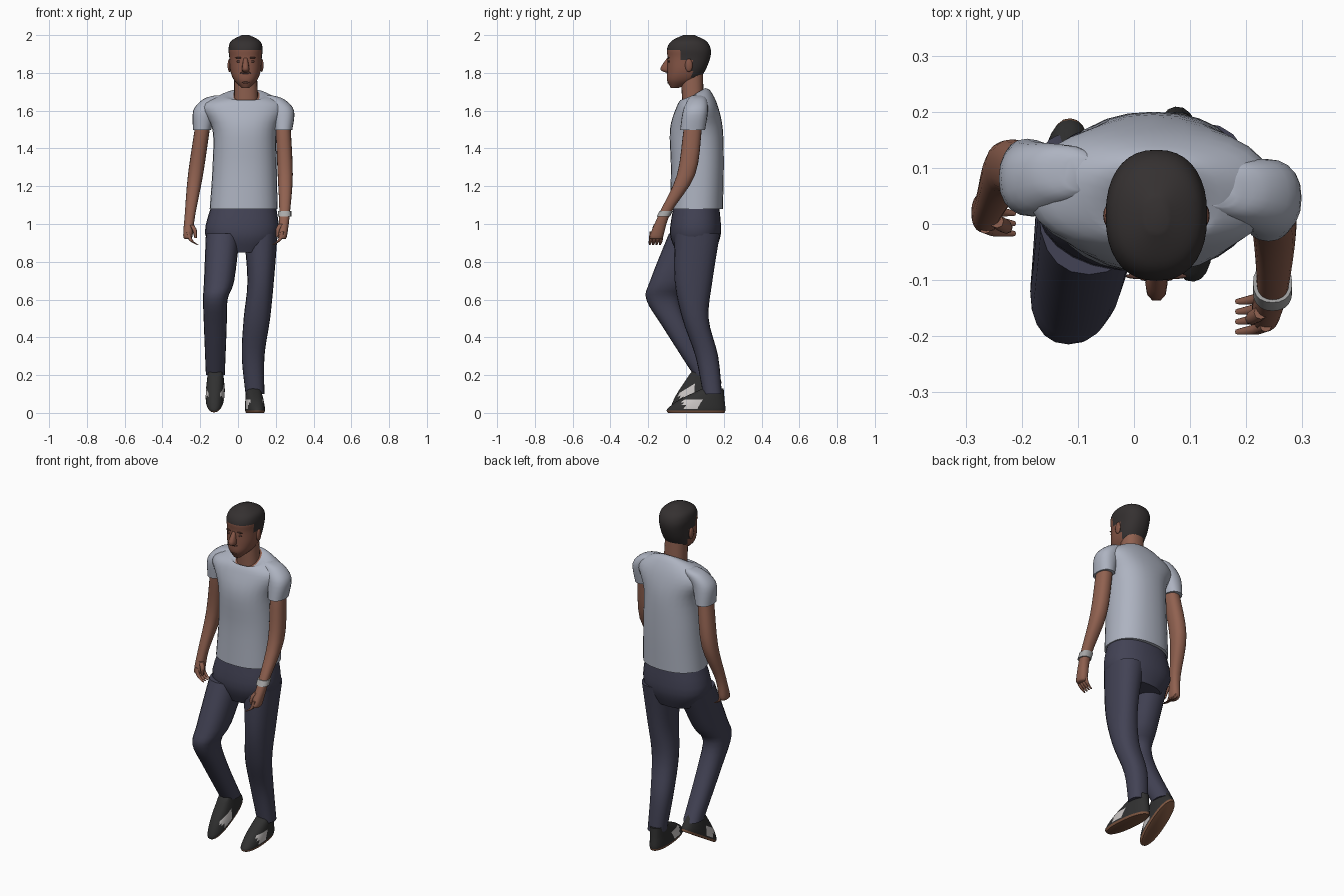
import bpy, bmesh, math
from mathutils import Matrix, Vector

if "Cube" in bpy.data.objects:
    bpy.data.objects.remove(bpy.data.objects["Cube"], do_unlink=True)


def material(name, *rgb):
    m = bpy.data.materials.new(name)
    m.use_nodes = True
    m.diffuse_color = (*rgb, 1)
    m.node_tree.nodes["Principled BSDF"].inputs["Base Color"].default_value = (*rgb, 1)
    return m


shirt = material("pale grey shirt", .42, .45, .53)
denim = material("dark blue denim", .055, .055, .09)
skin = material("arm skin", .28, .12, .08)
face_skin = material("face skin", .23, .09, .06)
hair = material("dark hair", .035, .03, .03)
beard = material("facial hair", .09, .04, .03)
shoe_fabric = material("shoe fabric", .03, .03, .03)
sole = material("brown sole", .2, .09, .05)
trim = material("white trim", .6, .57, .56)
metal = material("bracelet grey", .4, .4, .4)


def finish(name, bm, materials, rule=None, matrix=None):
    """Colour the faces by rule, place the part and shade it smooth."""
    bmesh.ops.recalc_face_normals(bm, faces=bm.faces)
    if rule:
        for face in bm.faces:
            face.material_index = rule(face, face.calc_center_median())
    if matrix:
        bm.transform(matrix)
    mesh = bpy.data.meshes.new(name)
    bm.to_mesh(mesh)
    bm.free()
    part = bpy.data.objects.new(name, mesh)
    bpy.context.collection.objects.link(part)
    for m in materials:
        mesh.materials.append(m)
    bpy.ops.object.select_all(action='DESELECT')
    part.select_set(True)
    bpy.context.view_layer.objects.active = part
    bpy.ops.object.shade_smooth_by_angle(angle=math.radians(50))


def full_row(x, y, z, width, depth=None, tilt=0):
    return Vector((x, y, z, width, depth or width, tilt))


def smooth_path(rows, steps):
    """Pass a smooth curve through every value of the rows."""
    path = []
    for i in range(len(rows) - 1):
        before, start, end = rows[max(i - 1, 0)], rows[i], rows[i + 1]
        after = rows[min(i + 2, len(rows) - 1)]
        slope_in, slope_out = (end - before) / 2, (after - start) / 2
        for step in range(steps):
            t = step / steps
            ease = t * t * (3 - 2 * t)
            path.append(start.lerp(end, ease) + slope_in * (t * (1 - t) ** 2)
                        - slope_out * (t * t * (1 - t)))
    return path + [rows[-1]]


def loft(name, materials, rows, rule=None, matrix=None, sides=20, steps=4, power=2.3):
    """Skin rounded sections given as centre, half width, half depth and tilt."""
    bm = bmesh.new()
    rings = []
    for x, y, z, width, depth, tilt in smooth_path([full_row(*r) for r in rows], steps):
        ring = []
        for k in range(sides):
            angle = math.tau * k / sides
            c, s = math.cos(angle), math.sin(angle)
            u = math.copysign(abs(c) ** (2 / power), c) * width
            v = math.copysign(abs(s) ** (2 / power), s) * depth
            ring.append(bm.verts.new((x + u, y + v, z + tilt * v)))
        rings.append(ring)
    for low, high in zip(rings, rings[1:]):
        for k in range(sides):
            bm.faces.new((low[k - 1], low[k], high[k], high[k - 1]))
    bm.faces.new(rings[0])
    bm.faces.new(rings[-1])
    finish(name, bm, materials, rule, matrix)


def blob(name, mat, centre, size):
    bm = bmesh.new()
    bmesh.ops.create_uvsphere(bm, u_segments=12, v_segments=8, radius=1)
    place = Matrix.Translation(centre) @ Matrix.Diagonal((*size, 1))
    finish(name, bm, [mat], matrix=place)


# Shirt body, whose sloping neckline opens onto skin
def neckline_rule(face, centre):
    return int(len(face.verts) > 4 and centre.z > 1.5)


loft("shirt_body", [shirt, skin], [
    (.03, .055, 1.08, .18, .14), (.035, .06, 1.3, .17, .14), (.035, .055, 1.5, .17, .14),
    (.03, .06, 1.62, .22, .11), (.04, .05, 1.68, .13, .08, .3),
    (.045, .035, 1.68, .07, .065, .6)], neckline_rule, sides=28)


# Arm with sleeve, hand, fingers and thumb, built from its joints
def arm(label, side, shoulder, elbow, wrist, knuckles):
    shoulder, elbow, wrist, knuckles = map(Vector, (shoulder, elbow, wrist, knuckles))

    def inward(point, x, y, z):
        return point + Vector((-side * x, y, z))

    cuff = shoulder.lerp(elbow, .3)
    loft(label + "_sleeve", [shirt], [
        (*cuff, .048, .066), (*shoulder, .062, .066),
        (*inward(shoulder, .05, .01, .06), .06, .05), (*inward(shoulder, .08, .01, .08), .03)])
    loft(label + "_arm", [skin], [
        (*shoulder, .04), (*cuff, .04, .048), (*elbow, .04, .048), (*wrist, .028, .03),
        (*knuckles, .025, .036), (*inward(knuckles, 0, 0, -.02), .015, .025)])

    def finger(name, base, middle, tip, radius):
        loft(name, [skin], [(*base, radius), (*middle, radius), (*tip, radius / 2)], sides=8)

    for i in range(4):
        base = inward(knuckles, 0, (i - 1.5) * .018, .02)
        finger(f"{label}_finger_{i}", base, inward(base, .015, -.005, -.045),
               inward(base, .05, -.01, -.07), .01)
    base = inward(wrist.lerp(knuckles, .5), .015, -.025, 0)
    finger(label + "_thumb", base, inward(base, .015, -.01, -.03),
           inward(base, .02, -.015, -.07), .012)


arm("left", 1, (.235, .05, 1.6), (.25, 0, 1.26), (.247, -.11, 1.06), (.235, -.155, .94))
arm("right", -1, (-.175, .08, 1.6), (-.225, .1, 1.26), (-.254, .04, 1.05), (-.265, .02, .94))
loft("bracelet", [metal], [(.247, -.12, 1.04, .035), (.247, -.105, 1.07, .035)])

# Jeans: left leg straight, right knee bent forward
loft("jeans_hips", [denim], [
    (.03, .055, 1.1, .17, .12), (.02, .05, .95, .195, .135), (.02, .05, .85, .13, .1)], sides=28)
loft("left_leg", [denim], [
    (.12, .06, .95, .09, .12), (.12, .04, .7, .07, .1), (.1, .05, .5, .07),
    (.08, .11, .3, .06), (.09, .14, .1, .05)])
loft("right_leg", [denim], [
    (-.08, .03, .95, .09, .12), (-.1, -.08, .7, .08, .11), (-.12, -.12, .6, .065, .09),
    (-.12, -.05, .45, .06, .07), (-.12, .1, .2, .05, .06)])


# Shoes: one shape, flat on the left and heel-up on the right
def shoe_rule(face, centre):
    if centre.z < .01:
        return 1
    on_side = abs(centre.x) > .03 and abs(centre.y + .03) < .04
    return 2 if on_side and .02 < centre.z < .07 else 0


def shoe(name, place, yaw, pitch):
    turn = Matrix.Rotation(math.radians(yaw), 4, 'Z') @ Matrix.Rotation(math.radians(pitch), 4, 'X')
    loft(name, [shoe_fabric, sole, trim], [
        (0, 0, 0, .045, .15), (0, 0, .02, .05, .155), (0, .03, .07, .046, .12),
        (0, .09, .13, .037, .055)], shoe_rule, Matrix.Translation(place) @ turn, sides=28)


shoe("left_shoe", (.09, .055, 0), 6, 0)
shoe("right_shoe", (-.12, .06, .08), -3, 31)


# Neck and head, with hair above the hairline and round the back
def hair_rule(face, centre):
    hairline = 1.92 if centre.y < -.035 else 1.865 if centre.y < .03 else 1.75
    return int(centre.z > hairline)


loft("neck", [skin], [(.045, .04, 1.58, .065, .055), (.04, .03, 1.8, .06)])
loft("head", [face_skin, hair], [
    (.04, -.06, 1.72, .02), (.04, -.02, 1.76, .06, .08), (.04, 0, 1.81, .08, .1),
    (.04, .015, 1.88, .086, .113), (.04, .015, 1.93, .09, .115), (.04, .015, 1.97, .075, .09),
    (.04, .015, 2, .02, .03)], hair_rule, sides=36, steps=6)
loft("nose", [face_skin], [
    (.04, -.09, 1.88, .01), (.04, -.105, 1.82, .02, .033), (.04, -.09, 1.8, .01)], sides=10)

# Ears, eyes and brows in pairs, then the marks round the mouth
for label, side in (("right", -1), ("left", 1)):
    eye_x = .04 + side * .035
    blob(label + "_ear", face_skin, (.04 + side * .085, .015, 1.84), (.01, .02, .035))
    blob(label + "_eye", beard, (eye_x, -.09, 1.86), (.014, .005, .006))
    blob(label + "_brow", beard, (eye_x, -.093, 1.88), (.02, .005, .004))
for label, y, z, width in (("moustache", -.098, 1.8, .03), ("lips", -.096, 1.78, .02),
                           ("goatee", -.094, 1.75, .02)):
    blob(label, beard, (.04, y, z), (width, .005, .006))
